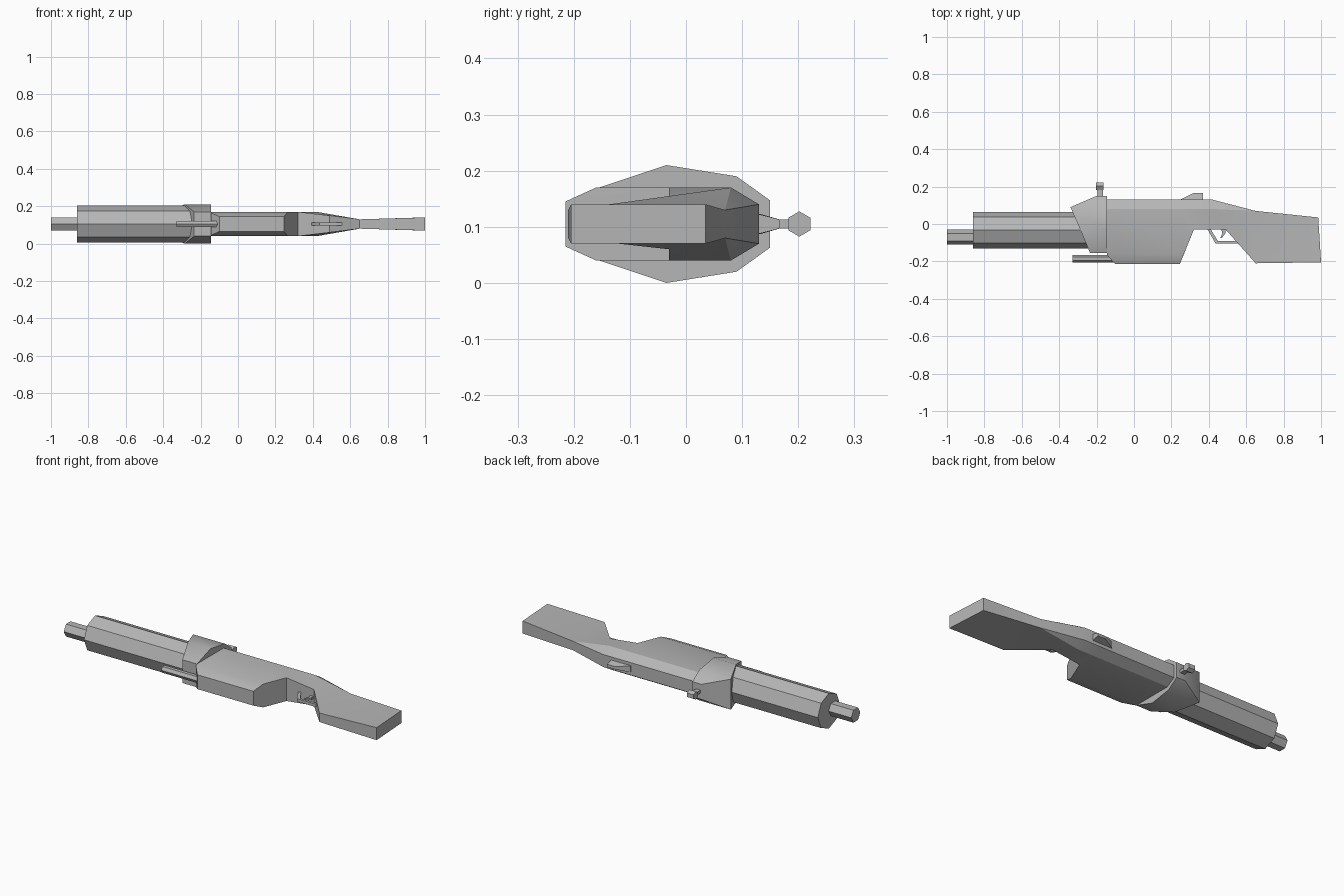
import bpy, bmesh
from math import sin, cos, radians

cube = bpy.data.objects.get("Cube")
if cube:
    bpy.data.objects.remove(cube)

MID = 0.105  # height of the plane of symmetry

grey = bpy.data.materials.new("plain_grey")
grey.use_nodes = True
colour = (0.47, 0.47, 0.47, 1)
grey.diffuse_color = colour
grey.node_tree.nodes["Principled BSDF"].inputs["Base Color"].default_value = colour


def loft(name, sections):
    """Skin sections of (x, y, half thickness) points, mirrored about MID."""
    bm = bmesh.new()
    rings = []
    for pts in sections:
        upper = [bm.verts.new((x, y, MID + h)) for x, y, h in pts]
        lower = [bm.verts.new((x, y, MID - h)) for x, y, h in pts]
        rings.append(upper + lower[::-1])
    n = len(rings[0])
    for a, b in zip(rings, rings[1:]):
        for i in range(n):
            j = (i + 1) % n
            bm.faces.new((a[i], a[j], b[j], b[i]))
    # end caps as strips between mirrored points
    for ring in (rings[0], rings[-1]):
        for i in range(n // 2 - 1):
            bm.faces.new((ring[i], ring[i + 1], ring[n - 2 - i], ring[n - 1 - i]))
    bmesh.ops.remove_doubles(bm, verts=bm.verts, dist=0.0002)
    bmesh.ops.recalc_face_normals(bm, faces=bm.faces)
    mesh = bpy.data.meshes.new(name)
    bm.to_mesh(mesh)
    bm.free()
    mesh.materials.append(grey)
    ob = bpy.data.objects.new(name, mesh)
    bpy.context.collection.objects.link(ob)
    bpy.ops.object.select_all(action='DESELECT')
    ob.select_set(True)
    bpy.context.view_layer.objects.active = ob
    bpy.ops.object.shade_smooth_by_angle(angle=radians(30))
    return ob


def bar(name, x0, x1, y, r, angles):
    """Regular prism along x, from the angles of its upper half."""
    half = [(y + r * cos(radians(a)), r * abs(sin(radians(a)))) for a in angles]
    return loft(name, [[(x, py, h) for py, h in half] for x in (x0, x1)])


# Receiver, grip and stock in one skin: top, shoulder, lower, bottom
top, shoulder = (0.13, 0.035), (0.08, 0.065)


def upper(x):
    return [(x, *top), (x, *shoulder)]


loft("body_and_stock", [
    upper(-0.145) + [(-0.145, -0.155, 0.065), (-0.145, -0.165, 0.06)],
    upper(-0.1) + [(-0.1, -0.16, 0.065), (-0.1, -0.215, 0.04)],
    upper(0.245) + [(0.267, -0.16, 0.065), (0.245, -0.215, 0.04)],
    upper(0.32) + [(0.32, -0.03, 0.065)] * 2,
    upper(0.42) + [(0.49, -0.03, 0.045)] * 2,
    [(0.65, 0.07, 0.025)] * 2 + [(0.65, -0.21, 0.025)] * 2,
    [(0.985, 0.035, 0.035)] * 2 + [(1.0, -0.205, 0.035)] * 2,
])

# Collar with slanted front around the barrel shroud
collar = [(-0.2, 0.15, 0.042), (-0.34, 0.09, 0.085),
          (-0.285, -0.035, 0.105), (-0.235, -0.155, 0.065)]
loft("collar", [collar, [(-0.145, y, h) for x, y, h in collar]])

# Barrels and the rod beneath
bar("barrel_shroud", -0.86, -0.2, -0.033, 0.098, range(0, 181, 45))
bar("inner_barrel", -1.0, -0.84, -0.07, 0.04, range(0, 181, 60))
bar("under_rod", -0.33, -0.1, -0.186, 0.02, range(0, 181, 60))

# Sights
loft("front_sight_post", [[(x, 0.2, 0.008), (x, 0.14, 0.008)] for x in (-0.195, -0.167)])
bar("front_sight_bead", -0.202, -0.162, 0.202, 0.0225, (30, 90, 150))
loft("rear_sight", [
    [(0.25, 0.132, 0.018), (0.25, 0.12, 0.02)],
    [(0.32, 0.167, 0.008), (0.32, 0.12, 0.02)],
    [(0.37, 0.167, 0.008), (0.37, 0.12, 0.02)],
])

# Trigger and its guard
loft("trigger_guard", [
    [(x0, y0, 0.008), (x1, y1, 0.008)] for x0, y0, x1, y1 in (
        (0.388, -0.02, 0.405, -0.02), (0.436, -0.104, 0.448, -0.09),
        (0.56, -0.104, 0.56, -0.09))
])
loft("trigger", [
    [(x0, y, 0.006), (x1, y, 0.006)] for x0, x1, y in (
        (0.465, 0.488, -0.02), (0.472, 0.488, -0.05), (0.462, 0.47, -0.075))
])
